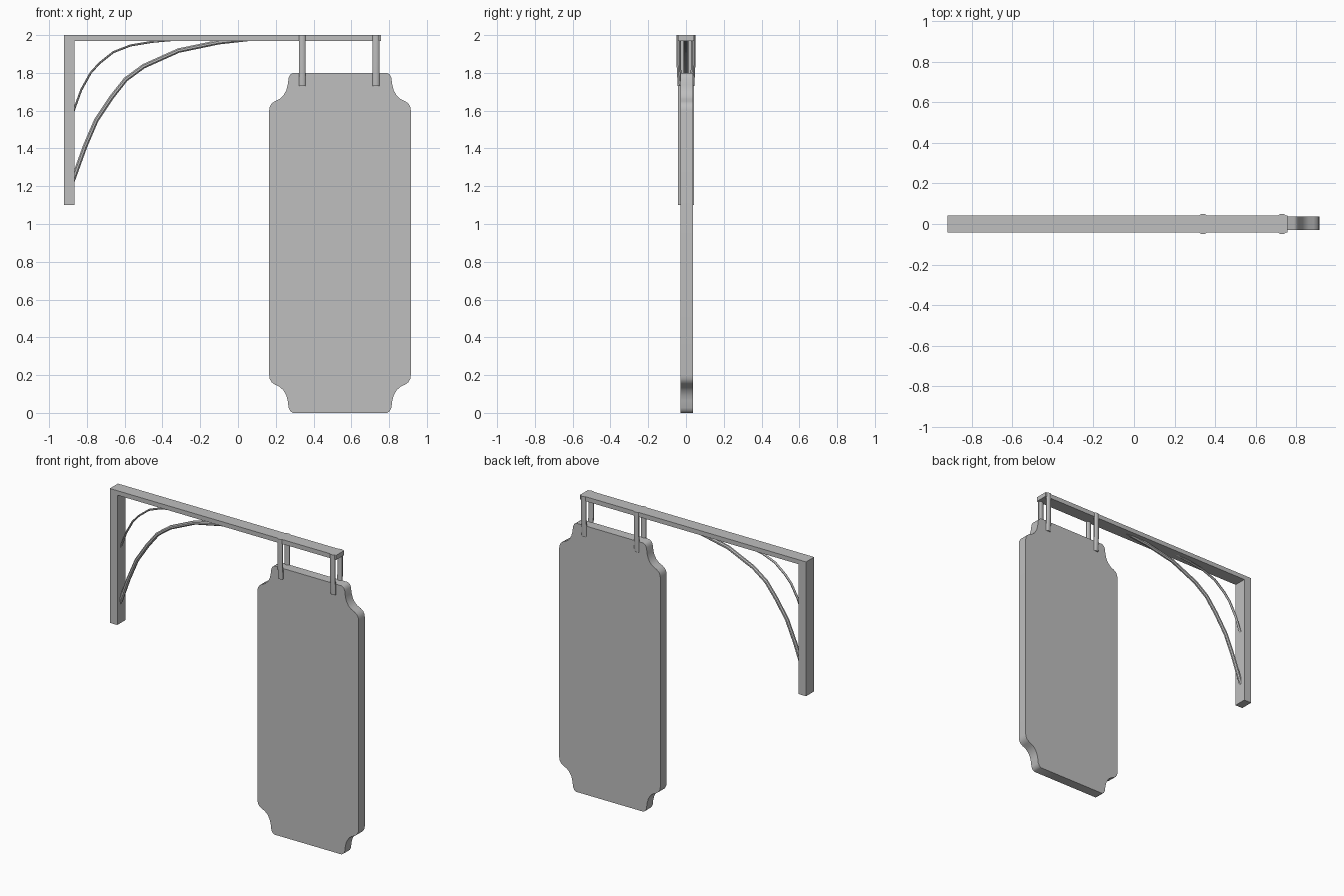
import bpy
import bmesh
from math import cos, sin, pi
from mathutils import Vector

if "Cube" in bpy.data.objects:
    bpy.data.objects.remove(bpy.data.objects["Cube"], do_unlink=True)

grey = bpy.data.materials.new("plain grey")
grey.use_nodes = True
grey.diffuse_color = (0.52, 0.52, 0.52, 1)
grey.node_tree.nodes["Principled BSDF"].inputs["Base Color"].default_value = grey.diffuse_color


def finish(name, bm, smooth=False):
    bmesh.ops.recalc_face_normals(bm, faces=bm.faces)
    mesh = bpy.data.meshes.new(name)
    bm.to_mesh(mesh)
    bm.free()
    mesh.materials.append(grey)
    obj = bpy.data.objects.new(name, mesh)
    bpy.context.collection.objects.link(obj)
    if smooth:
        bpy.ops.object.select_all(action="DESELECT")
        obj.select_set(True)
        bpy.context.view_layer.objects.active = obj
        bpy.ops.object.shade_smooth_by_angle(angle=pi / 5)
    return obj


def plate(name, outline, y0, y1, smooth=False):
    """Extrude an (x, z) outline from y0 to y1."""
    bm = bmesh.new()
    face = bm.faces.new([bm.verts.new((x, y0, z)) for x, z in outline])
    new = bmesh.ops.extrude_face_region(bm, geom=[face])["geom"]
    verts = [v for v in new if isinstance(v, bmesh.types.BMVert)]
    bmesh.ops.translate(bm, verts=verts, vec=(0, y1 - y0, 0))
    return finish(name, bm, smooth)


def tube(name, path, section, sides):
    """Sweep an oval with half-sizes (across, along y or x) down a path."""
    bm = bmesh.new()
    pts = [Vector(p) for p in path]
    rings = []
    for i, p in enumerate(pts):
        tangent = (pts[min(i + 1, len(pts) - 1)] - pts[max(i - 1, 0)]).normalized()
        u = Vector((0, 1, 0)).cross(tangent).normalized()
        v = tangent.cross(u)
        angles = [2 * pi * (k + 0.5) / sides for k in range(sides)]
        rings.append([bm.verts.new(p + u * section[0] * cos(a) + v * section[1] * sin(a))
                      for a in angles])
    for a, b in zip(rings, rings[1:]):
        for k in range(sides):
            n = (k + 1) % sides
            bm.faces.new((a[k], a[n], b[n], b[k]))
    bm.faces.new(rings[0])
    bm.faces.new(rings[-1])
    return finish(name, bm, True)


# Bracket: wall post and top beam in one L-shaped piece
plate("bracket_frame", [(-0.92, 1.1), (-0.865, 1.1), (-0.865, 1.97),
                        (0.757, 1.97), (0.757, 2.0), (-0.92, 2.0)], -0.043, 0.043)

# Curved braces under the beam
large = [(-0.875, 1.23), (-0.81, 1.41), (-0.75, 1.55), (-0.67, 1.67), (-0.595, 1.765),
         (-0.5, 1.835), (-0.315, 1.918), (-0.1, 1.963), (0.09, 1.984)]
small = [(-0.87, 1.6), (-0.83, 1.71), (-0.78, 1.8), (-0.735, 1.85), (-0.66, 1.91),
         (-0.57, 1.945), (-0.45, 1.965), (-0.28, 1.98)]
tube("large_brace", [(x, 0, z) for x, z in large], (0.013, 0.013), 8)
tube("small_brace", [(x, 0, z) for x, z in small], (0.006, 0.009), 8)

# Hanging board with notched, rounded corners
cx, cz = 0.54, 0.9
corner = [(0.25, 0.9), (0.264, 0.89), (0.272, 0.873), (0.277, 0.835), (0.285, 0.806),
          (0.3, 0.78), (0.32, 0.762), (0.345, 0.75), (0.362, 0.738), (0.372, 0.72),
          (0.375, 0.7)]
outline = []
for sx, sz in ((1, 1), (1, -1), (-1, -1), (-1, 1)):
    part = [(cx + sx * x, cz + sz * z) for x, z in corner]
    outline += part if sx * sz > 0 else part[::-1]
plate("sign_board", outline, -0.03, 0.036, True)

# Two pairs of hanger straps, bending inward at the lower end
for x, place in ((0.34, "inner"), (0.73, "outer")):
    for s, side in ((-1, "front"), (1, "back")):
        path = [(x, s * 0.038, 2.0), (x, s * 0.038, 1.84), (x, s * 0.035, 1.78),
                (x, s * 0.032, 1.73)]
        tube(f"{place}_{side}_strap", path, (0.019, 0.012), 12)
